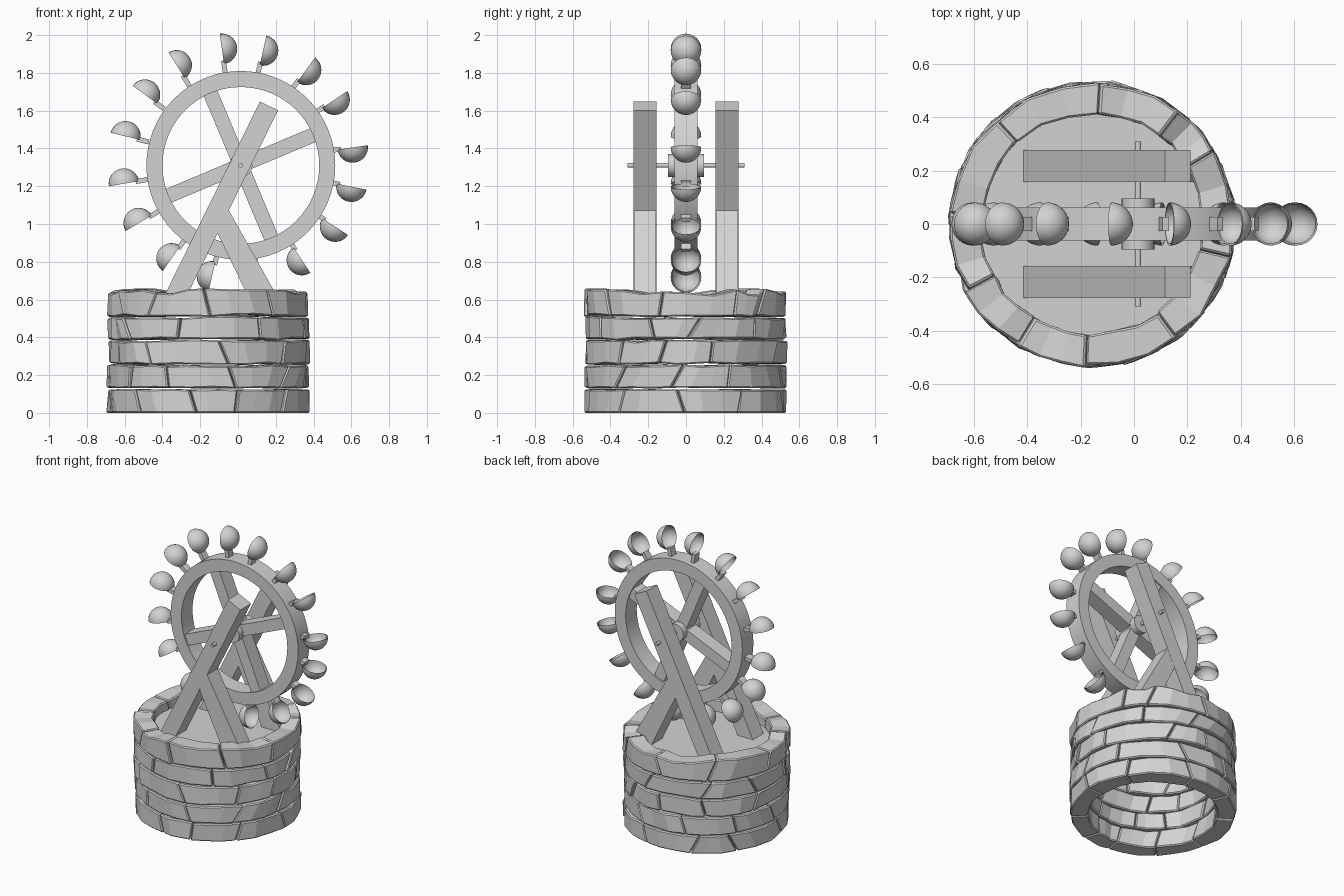
import bpy, bmesh, math, random
from mathutils import Vector, Matrix

if "Cube" in bpy.data.objects:
    bpy.data.objects.remove(bpy.data.objects["Cube"])

random.seed(7)
WX, R_OUT, R_IN = -0.158, 0.537, 0.415     # well centre and radii
HUB = Vector((0.015, 0, 1.31))             # wheel centre

grey = bpy.data.materials.new("stone grey")
grey.diffuse_color = (0.65, 0.65, 0.65, 1)
grey.use_nodes = True
grey.node_tree.nodes["Principled BSDF"].inputs["Base Color"].default_value = grey.diffuse_color


def finish(bm, name, smooth=False):
    bmesh.ops.recalc_face_normals(bm, faces=bm.faces)
    me = bpy.data.meshes.new(name)
    bm.to_mesh(me)
    bm.free()
    me.materials.append(grey)
    ob = bpy.data.objects.new(name, me)
    bpy.context.collection.objects.link(ob)
    if smooth:
        bpy.ops.object.select_all(action='DESELECT')
        ob.select_set(True)
        bpy.context.view_layer.objects.active = ob
        bpy.ops.object.shade_smooth_by_angle(angle=math.radians(35))
    return ob


def add_box(bm, size, matrix):
    bmesh.ops.create_cube(bm, size=1, matrix=matrix @ Matrix.Diagonal((*size, 1)))


def cylinder_y(name, radius, length, segments):
    bm = bmesh.new()
    m = Matrix.Translation(HUB) @ Matrix.Rotation(math.pi / 2, 4, 'X')
    bmesh.ops.create_cone(bm, cap_ends=True, segments=segments, radius1=radius,
                          radius2=radius, depth=length, matrix=m)
    return finish(bm, name, True)


def extruded(name, points, y0, y1):
    bm = bmesh.new()
    f = bm.faces.new([bm.verts.new((x, y0, z)) for x, z in points])
    ext = bmesh.ops.extrude_face_region(bm, geom=[f])
    verts = [v for v in ext['geom'] if isinstance(v, bmesh.types.BMVert)]
    bmesh.ops.translate(bm, verts=verts, vec=(0, y1 - y0, 0))
    return finish(bm, name)


# --- well wall: five courses of rough, slanted bricks
def add_brick(bm, a0, a1, s0, s1, bottom, top):
    """a0..a1 angles, s0/s1 slant of the two joints, bottom/top height functions"""
    n, rows = 3, []
    for i in range(n + 1):
        t = i / n
        a, s = a0 + (a1 - a0) * t, s0 + (s1 - s0) * t
        ro = R_OUT + random.uniform(-0.013, 0.005)
        ri = R_IN + random.uniform(-0.008, 0.008)
        row = []
        for r, up in ((ri, 0), (ro, 0), (ro + random.uniform(-.006, .004), 1), (ri, 1)):
            ang = a + (s if up else -s)
            z = top[i] if up else bottom[i]
            row.append(bm.verts.new((WX + r * math.cos(ang), r * math.sin(ang), z)))
        rows.append(row)
    for p, q in zip(rows, rows[1:]):
        for k in range(4):
            bm.faces.new((p[k], p[(k + 1) % 4], q[(k + 1) % 4], q[k]))
    bm.faces.new(rows[0])
    bm.faces.new(rows[-1][::-1])


COUNT, GAP = 10, 0.004
bm = bmesh.new()
seams = [0.0, 0.128, 0.256, 0.386, 0.51, 0.642]
waves = [0.0, 0.003, 0.006, 0.007, 0.007, 0.018]
heights = [[z + random.uniform(-w, w) for _ in range(COUNT * 3)] for z, w in zip(seams, waves)]
for c in range(5):
    start = random.uniform(0, 0.6)
    step = 2 * math.pi / COUNT
    joints = [start + step * (i + random.uniform(-0.25, 0.25)) for i in range(COUNT)]
    joints.append(joints[0] + 2 * math.pi)
    slant = [random.choice((-1, 1)) * random.uniform(0.01, 0.07) for _ in range(COUNT)]
    slant.append(slant[0])
    for b in range(COUNT):
        idx = [(b * 3 + i) % (COUNT * 3) for i in range(4)]
        low = [heights[c][i] + (GAP if c else 0) for i in idx]
        high = [heights[c + 1][i] - (GAP if c < 4 else 0) for i in idx]
        add_brick(bm, joints[b] + GAP, joints[b + 1] - GAP, slant[b], slant[b + 1], low, high)
wall = finish(bm, "well_bricks")
bev = wall.modifiers.new("worn edges", 'BEVEL')
bev.width, bev.segments, bev.limit_method = 0.007, 1, 'ANGLE'
bev.angle_limit = math.radians(45)

# --- lid disc set just below the rim
bm = bmesh.new()
bmesh.ops.create_cone(bm, cap_ends=True, segments=32, radius1=0.43, radius2=0.43,
                      depth=0.01, matrix=Matrix.Translation((WX, 0, 0.565)))
finish(bm, "well_floor")

# --- support frames: long leaning beam with a shorter brace, both sides
BEAM = [(0.116, 1.648), (0.212, 1.602), (-0.325, 0.51), (-0.421, 0.557)]
BRACE = [(-0.053, 1.08), (-0.108, 0.95), (0.085, 0.55), (0.245, 0.55)]
for side, y in (("front", -0.217), ("back", 0.217)):
    extruded(side + "_beam", BEAM, y - 0.06, y + 0.06)
    extruded(side + "_brace", BRACE, y - 0.059, y + 0.059)

# --- wheel rim
bm = bmesh.new()
rings = []
SEG = 64
for i in range(SEG):
    a = 2 * math.pi * i / SEG
    d = Vector((math.cos(a), 0, math.sin(a)))
    rings.append([bm.verts.new(HUB + d * r + Vector((0, y, 0)))
                  for r, y in ((0.415, -.062), (0.5, -.062), (0.5, .062), (0.415, .062))])
for i in range(SEG):
    p, q = rings[i], rings[(i + 1) % SEG]
    for k in range(4):
        bm.faces.new((p[k], p[(k + 1) % 4], q[(k + 1) % 4], q[k]))
finish(bm, "wheel_rim", True)

# --- crossed spokes, hub and axle
bm = bmesh.new()
for deg in (22.8, 112.8):
    m = Matrix.Translation(HUB) @ Matrix.Rotation(-math.radians(deg), 4, 'Y')
    add_box(bm, (0.86, 0.104, 0.078), m)
finish(bm, "wheel_spokes")
cylinder_y("hub", 0.061, 0.19, 32)
cylinder_y("axle", 0.012, 0.62, 16)

# --- hollow half-sphere cups on short stems, domes leading clockwise
ANGLES = [8, 33.5, 54, 77.5, 98, 122, 143.5, 166.4, 190, 211, 235, 257, 280, 303.5, 327, 348.5]
CENTRE = Vector((0.0, 0, 1.32))
cups, stems = bmesh.new(), bmesh.new()
for deg in ANGLES:
    a = math.radians(deg)
    d = Vector((math.cos(a), 0, math.sin(a)))
    dome = Vector((math.sin(a), 0, -math.cos(a)))
    side = Vector((0, 1, 0))
    frame = Matrix((d, dome.cross(d), dome)).transposed().to_4x4()
    m = Matrix.Translation(CENTRE + d * 0.613) @ frame
    prev = None
    # half-circle profile: outer shell up to the pole, then inner shell back down
    prof = [(0.081, k * math.pi / 16) for k in range(9)]
    inner = [(0.075, k * math.pi / 16) for k in range(8, -1, -1)]
    verts = [bm_v for bm_v in (cups.verts.new(m @ Vector((r * math.cos(t), 0, r * math.sin(t))))
                               for r, t in prof + inner)]
    edges = [cups.edges.new(e) for e in zip(verts, verts[1:])]
    bmesh.ops.spin(cups, geom=verts + edges, cent=m.translation, axis=dome,
                   angle=2 * math.pi, steps=24, use_merge=True)
    add_box(stems, (0.065, 0.052, 0.026), Matrix.Translation(CENTRE + d * 0.518) @ frame)
bmesh.ops.remove_doubles(cups, verts=cups.verts, dist=0.0004)
finish(cups, "cups", True)
finish(stems, "cup_stems")
